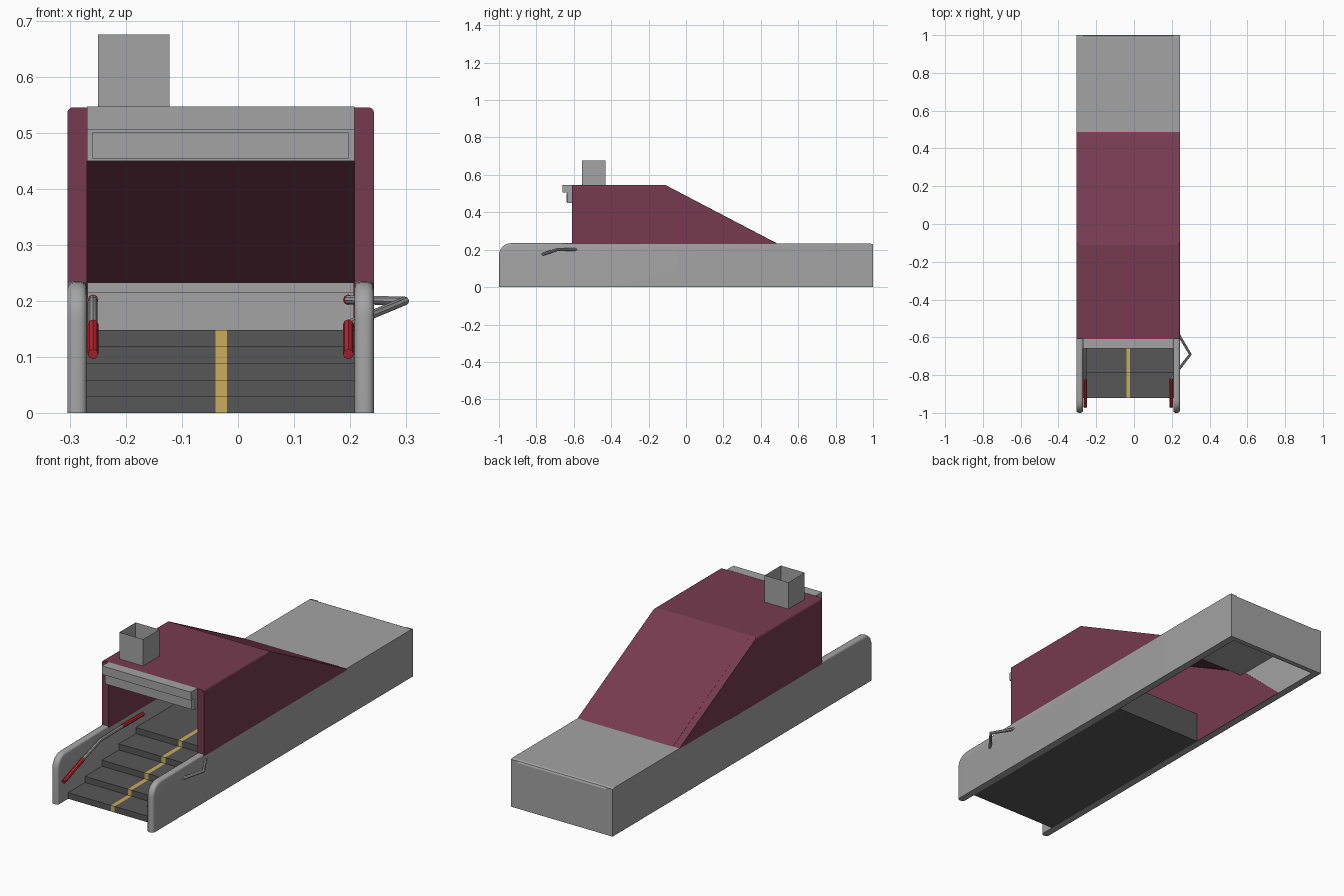
import bpy, bmesh, math
from mathutils import Vector

cube = bpy.data.objects.get("Cube")
if cube:
    bpy.data.objects.remove(cube, do_unlink=True)


def material(name, rgb):
    m = bpy.data.materials.new(name)
    m.use_nodes = True
    m.diffuse_color = (*rgb, 1)
    m.node_tree.nodes["Principled BSDF"].inputs["Base Color"].default_value = (*rgb, 1)
    return m


GREY = material("light grey", (0.37, 0.37, 0.37))
MAROON = material("maroon", (0.18, 0.043, 0.078))
DARK = material("dark grey", (0.095, 0.095, 0.095))
YELLOW = material("yellow", (0.6, 0.42, 0.1))
RED = material("red", (0.55, 0.02, 0.035))

# Outer and inner faces of the two side walls
LEFT, LEFT_IN, RIGHT, RIGHT_IN = 0.243, 0.208, -0.305, -0.27


def finish(name, bm, *mats):
    bmesh.ops.recalc_face_normals(bm, faces=bm.faces)
    mesh = bpy.data.meshes.new(name)
    bm.to_mesh(mesh)
    bm.free()
    for m in mats:
        mesh.materials.append(m)
    ob = bpy.data.objects.new(name, mesh)
    bpy.context.collection.objects.link(ob)
    return ob


def prism_mesh(profile, x0, x1):
    """Extrude a (y, z) profile from x0 to x1."""
    bm = bmesh.new()
    face = bm.faces.new([bm.verts.new((x0, y, z)) for y, z in profile])
    new = bmesh.ops.extrude_face_region(bm, geom=[face])["geom"]
    verts = [v for v in new if isinstance(v, bmesh.types.BMVert)]
    bmesh.ops.translate(bm, verts=verts, vec=(x1 - x0, 0, 0))
    return bm


def prism(name, profile, x0, x1, mat):
    return finish(name, prism_mesh(profile, x0, x1), mat)


def box(name, x0, x1, y0, y1, z0, z1, mat):
    return prism(name, [(y0, z0), (y1, z0), (y1, z1), (y0, z1)], x0, x1, mat)


def smooth(ob):
    bpy.ops.object.select_all(action='DESELECT')
    ob.select_set(True)
    bpy.context.view_layer.objects.active = ob
    bpy.ops.object.shade_smooth_by_angle(angle=math.radians(40))


def rod(name, points, radius, mat):
    """Round rod along a path of points."""
    curve = bpy.data.curves.new(name, 'CURVE')
    curve.dimensions = '3D'
    curve.bevel_depth = radius
    curve.bevel_resolution = 2
    curve.use_fill_caps = True
    spline = curve.splines.new('POLY')
    spline.points.add(len(points) - 1)
    for p, co in zip(spline.points, points):
        p.co = (*co, 1)
    curve.materials.append(mat)
    ob = bpy.data.objects.new(name, curve)
    bpy.context.collection.objects.link(ob)
    bpy.ops.object.select_all(action='DESELECT')
    ob.select_set(True)
    bpy.context.view_layer.objects.active = ob
    bpy.ops.object.convert(target='MESH')
    smooth(bpy.context.object)


# Side walls, rounded where they stand free at the front
R = 0.065
arc = [(-1 + R - R * math.cos(a), 0.235 - R + R * math.sin(a))
       for a in (math.pi / 2 * i / 6 for i in range(7))]
wall_profile = [(-1, 0)] + arc + [(-0.59, 0.235), (-0.59, 0.23), (1, 0.23), (1, 0)]
for side, x0, x1 in (("left", LEFT_IN, LEFT), ("right", RIGHT, RIGHT_IN)):
    bm = prism_mesh(wall_profile, x0, x1)
    rim = [e for e in bm.edges
           if abs(e.verts[0].co.x - e.verts[1].co.x) < 1e-5
           and all(v.co.y < -0.58 for v in e.verts)
           and not all(v.co.z > 0.229 and v.co.y > -0.6 for v in e.verts)]
    bmesh.ops.bevel(bm, geom=rim, offset=0.013, segments=3, profile=0.5, affect='EDGES')
    smooth(finish(side + "_side_wall", bm, GREY))

# Rear deck and end wall
H = 0.233
prism("rear_deck", [(0.46, 0.215), (0.975, 0.215), (0.975, 0), (1, 0),
                    (1, H - 0.012), (0.996, H - 0.004), (0.988, H), (0.46, H)],
      RIGHT, LEFT, GREY)

# Steps: one stepped profile, cut lengthways by a centre stripe
RISE, RUN, FRONT, BACK = 0.0296, 0.13, -0.92, 0.14
step_profile = [(FRONT, 0)]
for i in range(5):
    step_profile += [(FRONT + i * RUN, (i + 1) * RISE),
                     (FRONT + (i + 1) * RUN, (i + 1) * RISE)]
step_profile[-1] = (BACK, 5 * RISE)
step_profile.append((BACK, 0))
prism("steps_right", step_profile, RIGHT_IN, -0.04, DARK)
prism("steps_left", step_profile, -0.02, LEFT_IN, DARK)
bm = prism_mesh(step_profile, -0.04, -0.02)
bmesh.ops.recalc_face_normals(bm, faces=bm.faces)
for f in bm.faces:
    f.material_index = 1 if f.normal.z < -0.5 or f.normal.y > 0.5 else 0
finish("steps_centre_stripe", bm, YELLOW, DARK)

# Hood: side panels, a folded roof and liners inside the walls
TOP, FOOT, T = 0.546, 0.225, 0.012
panel = [(-0.61, FOOT), (-0.61, TOP), (-0.11, TOP), (0.49, FOOT + 0.006), (0.49, FOOT)]
for side, x0, x1, edge in (("left", LEFT_IN, LEFT, LEFT), ("right", RIGHT, RIGHT_IN, RIGHT)):
    bm = prism_mesh(panel, x0, x1)
    corner = [e for e in bm.edges if all(abs(v.co.x - edge) < 1e-5 and v.co.z > TOP - 0.01
                                         for v in e.verts)]
    bmesh.ops.bevel(bm, geom=corner, offset=0.01, segments=3, profile=0.5, affect='EDGES')
    finish(side + "_hood_panel", bm, MAROON)
liner = [(-0.05, 0), (-0.05, 0.235), (0.47, 0.235), (0.735, 0)]
prism("left_hood_liner", liner, LEFT_IN - 0.002, LEFT_IN, MAROON)
prism("right_hood_liner", liner, RIGHT_IN, RIGHT_IN + 0.002, MAROON)
prism("hood_roof", [(-0.61, TOP), (-0.11, TOP), (0.49, FOOT + 0.007), (0.468, FOOT + 0.006),
                    (-0.113, TOP - T), (-0.61, TOP - T)], RIGHT_IN, LEFT_IN, MAROON)

# Header over the entrance
box("header_ledge", RIGHT_IN, LEFT_IN, -0.66, -0.61, 0.506, 0.547, GREY)
box("header_board", RIGHT_IN, LEFT_IN, -0.635, -0.61, 0.45, 0.506, GREY)
box("header_panel", RIGHT_IN + 0.01, LEFT_IN - 0.011, -0.638, -0.635, 0.454, 0.501, GREY)

# Open sheet chimney
bm = bmesh.new()
ring = [Vector(p) for p in ((-0.25, -0.555, TOP), (-0.122, -0.555, TOP),
                            (-0.122, -0.43, TOP), (-0.25, -0.43, TOP))]
low = [bm.verts.new(p) for p in ring]
high = [bm.verts.new(p + Vector((0, 0, 0.13))) for p in ring]
for i in range(4):
    j = (i + 1) % 4
    bm.faces.new((low[i], low[j], high[j], high[i]))
finish("chimney", bm, GREY)

# Handrails with red grips; the left one bows out through its wall
for side, x, bow in (("left", 0.197, 0.298), ("right", -0.259, -0.259)):
    start, grip_end = (x, -0.97, 0.105), (x, -0.82, 0.158)
    bend, back, end = (bow, -0.69, 0.2), (x, -0.52, 0.202), (x, -0.36, 0.202)
    rod(side + "_lower_grip", [start, grip_end], 0.0095, RED)
    rod(side + "_handrail", [grip_end, bend, back], 0.008, GREY)
    rod(side + "_upper_grip", [back, end], 0.0095, RED)
